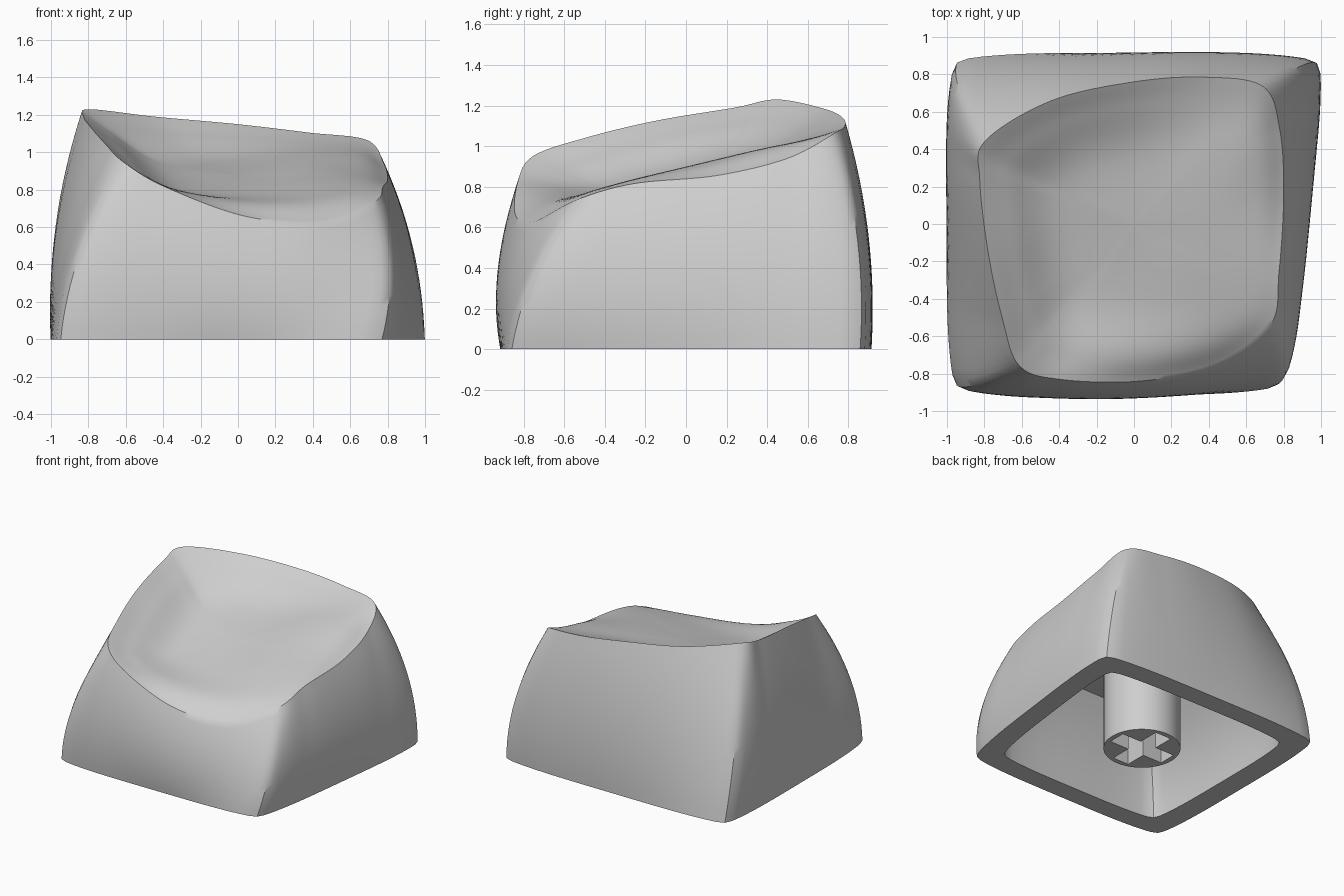
import bpy, bmesh
from math import pi, cos, sin, radians
from mathutils import Vector

cube = bpy.data.objects.get("Cube")
if cube:
    bpy.data.objects.remove(cube)

PER = 10                # samples between two rim control points
COUNT = 16 * PER
SIDE_STEPS, DISH_STEPS = 16, 8
CEILING = .69
BOW = .042              # how far the base edges bow out between the corners

# Top rim, starting at the front right corner and running counter-clockwise
RIM = [(-.615, -.755, .95), (-.4, -.83, .82), (.03, -.84, .66), (.45, -.755, .625),
       (.73, -.54, .735), (.775, -.26, .815), (.8, .15, .855), (.78, .5, .94),
       (.69, .735, 1.065), (.38, .785, 1.105), (0, .76, 1.15), (-.44, .66, 1.19),
       (-.795, .445, 1.23), (-.825, .24, 1.19), (-.78, -.15, 1.125), (-.705, -.5, 1.04)]
# Heights of the dish just inside the rim
LIP = [.88, .8, .735, .73, .785, .845, .91, .985,
       1.035, 1.055, 1.075, 1.095, 1.12, 1.09, 1.03, .95]
# Corners of the base: front right, front left, back left, back right
BASE = [Vector(c) for c in ((-.96, -.875), (.78, -.87), (.995, .87), (-.96, .875))]

grey = bpy.data.materials.new("plain grey")
grey.use_nodes = True
grey.diffuse_color = (.62, .62, .62, 1)
grey.node_tree.nodes["Principled BSDF"].inputs["Base Color"].default_value = (.62, .62, .62, 1)


def spline(a, b, c, d, t):
    """Catmull-Rom point between b and c."""
    return b + .5 * t * (c - a + t * (2 * a - 5 * b + 4 * c - d + t * (3 * (b - c) + d - a)))


def closed_curve(points):
    pts = [Vector(p) for p in points]
    n = len(pts)
    return [spline(pts[i - 1], pts[i], pts[(i + 1) % n], pts[(i + 2) % n], k / PER)
            for i in range(n) for k in range(PER)]


def rounded_square(i, power=40):
    a = 2 * pi * i / COUNT - .75 * pi
    c, s = cos(a), sin(a)
    r = (abs(c) ** power + abs(s) ** power) ** (-1 / power)
    return Vector((c * r, s * r))


def base_point(uv, scale=1.0):
    u, v = (uv + Vector((1, 1))) / 2
    front, back = BASE[0].lerp(BASE[1], u), BASE[3].lerp(BASE[2], u)
    bow = Vector((uv.x * (1 - uv.y ** 4), uv.y * (1 - uv.x ** 4))) * BOW
    return (front.lerp(back, v) + bow) * scale


def dish(x, y):
    return Vector((x, y, .875 + .24 * y + .15 * x * x))


def finish(bm, name):
    bmesh.ops.remove_doubles(bm, verts=bm.verts, dist=1e-5)
    bmesh.ops.recalc_face_normals(bm, faces=bm.faces)
    mesh = bpy.data.meshes.new(name)
    bm.to_mesh(mesh)
    bm.free()
    mesh.materials.append(grey)
    obj = bpy.data.objects.new(name, mesh)
    bpy.context.collection.objects.link(obj)
    bpy.ops.object.select_all(action='DESELECT')
    obj.select_set(True)
    bpy.context.view_layer.objects.active = obj
    bpy.ops.object.shade_smooth_by_angle(angle=radians(36))


def bridge(bm, lower, upper):
    n = len(lower)
    for i in range(n):
        j = (i + 1) % n
        bm.faces.new((lower[i], lower[j], upper[j], upper[i]))


# Keycap shell: cavity, base edge, bulging walls and dished top in one loft
square = [rounded_square(i) for i in range(COUNT)]
rim = closed_curve(RIM)
lip = closed_curve([(x * .82, y * .82, z) for (x, y, _), z in zip(RIM, LIP)])
bowl = [dish(p.x * .5, p.y * .5) for p in rim]
centre = dish(0, 0)

rings = [[Vector((0, 0, CEILING))] * COUNT]
for k in range(9):
    t = 1 - k / 8
    scale = .825 - .25 * t * t
    rings.append([base_point(uv, scale).to_3d() + Vector((0, 0, CEILING * t)) for uv in square])
for k in range(SIDE_STEPS + 1):
    t = k / SIDE_STEPS
    bulge = 4 * t * (1 - t)
    rings.append([base_point(uv).to_3d().lerp(r, t) + Vector((.06 * uv.x, .05 * uv.y, 0)) * bulge
                  for uv, r in zip(square, rim)])
for seg in range(3):
    for k in range(1, DISH_STEPS + 1):
        ring = []
        for i in range(COUNT):
            path = [2 * rim[i] - lip[i], rim[i], lip[i], bowl[i], centre,
                    bowl[(i + COUNT // 2) % COUNT]]
            ring.append(spline(*path[seg:seg + 4], k / DISH_STEPS))
        rings.append(ring)

bm = bmesh.new()
rows = [[bm.verts.new(p) for p in ring] for ring in rings]
for lower, upper in zip(rows, rows[1:]):
    bridge(bm, lower, upper)
bmesh.ops.dissolve_degenerate(bm, dist=1e-6, edges=bm.edges)
finish(bm, "keycap_shell")

# Stem: a round post with a blind cross-shaped socket
RADIUS, ARM, HALF = .28, .24, .07
STEM_X, STEM_Y = -.105, -.035
circle = [(RADIUS * cos(2 * pi * i / 48), RADIUS * sin(2 * pi * i / 48)) for i in range(48)]
cross = []
for q in range(4):
    c, s = round(cos(q * pi / 2)), round(sin(q * pi / 2))
    for x, y in ((ARM, -HALF), (ARM, HALF), (HALF, HALF)):
        cross.append((c * x - s * y, s * x + c * y))

bm = bmesh.new()
edges = []
for outline, top in ((circle, CEILING + .02), (cross, .5)):
    low = [bm.verts.new((x + STEM_X, y + STEM_Y, .03)) for x, y in outline]
    high = [bm.verts.new((x + STEM_X, y + STEM_Y, top)) for x, y in outline]
    bridge(bm, low, high)
    bm.faces.new(high)
    edges += [bm.edges.get((low[i - 1], low[i])) for i in range(len(low))]
bmesh.ops.triangle_fill(bm, edges=edges, use_beauty=True)
finish(bm, "stem")
